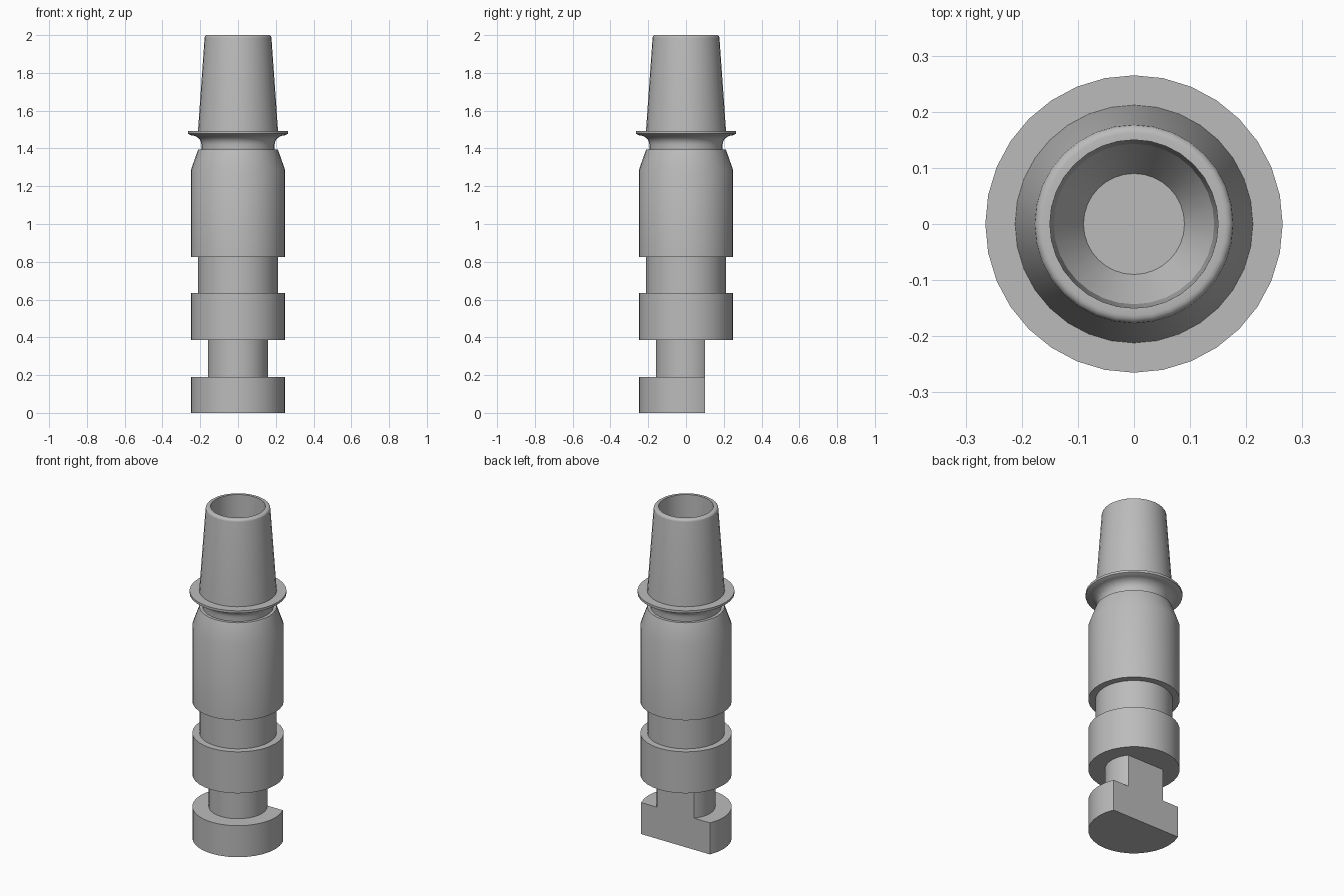
import bpy, bmesh, math

cube = bpy.data.objects.get("Cube")
if cube:
    bpy.data.objects.remove(cube, do_unlink=True)

grey = bpy.data.materials.new("plain grey")
grey.use_nodes = True
grey.diffuse_color = (0.5, 0.5, 0.5, 1)
grey.node_tree.nodes["Principled BSDF"].inputs["Base Color"].default_value = (0.5, 0.5, 0.5, 1)

SIDES = 32


def lathe(name, profile, flat_y=None):
    """Turn (radius, height) points about z; optionally slice a flat at y = flat_y."""
    bm = bmesh.new()
    verts = [bm.verts.new((r, 0, z)) for r, z in profile]
    edges = [bm.edges.new(pair) for pair in zip(verts, verts[1:])]
    bmesh.ops.spin(bm, geom=verts + edges, cent=(0, 0, 0), axis=(0, 0, 1),
                   angle=math.tau, steps=SIDES, use_duplicate=False)
    bmesh.ops.remove_doubles(bm, verts=bm.verts[:], dist=0.0002)
    if flat_y is not None:
        cut = bmesh.ops.bisect_plane(bm, geom=bm.verts[:] + bm.edges[:] + bm.faces[:],
                                     plane_co=(0, flat_y, 0), plane_no=(0, 1, 0),
                                     clear_outer=True)
        rim = [e for e in cut["geom_cut"] if isinstance(e, bmesh.types.BMEdge)]
        bmesh.ops.contextual_create(bm, geom=rim)
    bmesh.ops.recalc_face_normals(bm, faces=bm.faces[:])
    mesh = bpy.data.meshes.new(name)
    bm.to_mesh(mesh)
    bm.free()
    mesh.materials.append(grey)
    obj = bpy.data.objects.new(name, mesh)
    bpy.context.collection.objects.link(obj)
    bpy.ops.object.select_all(action="DESELECT")
    obj.select_set(True)
    bpy.context.view_layer.objects.active = obj
    bpy.ops.object.shade_smooth_by_angle(angle=math.radians(28))
    return obj


# Foot and narrow neck, sliced flat at the back
lathe("keyed_foot", [(0, 0), (0.25, 0), (0.25, 0.19), (0.16, 0.19),
                     (0.16, 0.385), (0, 0.385)], flat_y=0.1)

# Lower ring, groove and barrel with a tapered shoulder
lathe("barrel", [(0, 0.385), (0.25, 0.385), (0.25, 0.635), (0.211, 0.635),
                 (0.211, 0.825), (0.25, 0.825), (0.25, 1.285),
                 (0.211, 1.395), (0, 1.395)])

# Flared flange: concave quarter-ellipse from the collar out to the rim
flare = [(0.25 - 0.056 * math.cos(a), 1.42 + 0.05 * math.sin(a))
         for a in (i * math.pi / 12 for i in range(7))]

# Rounded lip at the mouth of the nozzle
lip = [(0.163 + 0.014 * math.cos(a), 1.986 + 0.014 * math.sin(a))
       for a in (i * math.pi / 8 for i in range(5))]

# Collar, flange, tapered nozzle and its blind bore
lathe("nozzle", [(0, 1.395), (0.194, 1.395)] + flare
      + [(0.265, 1.478), (0.265, 1.492), (0.212, 1.492)] + lip
      + [(0.15, 2), (0.143, 1.55), (0.09, 1.46), (0, 1.46)])
